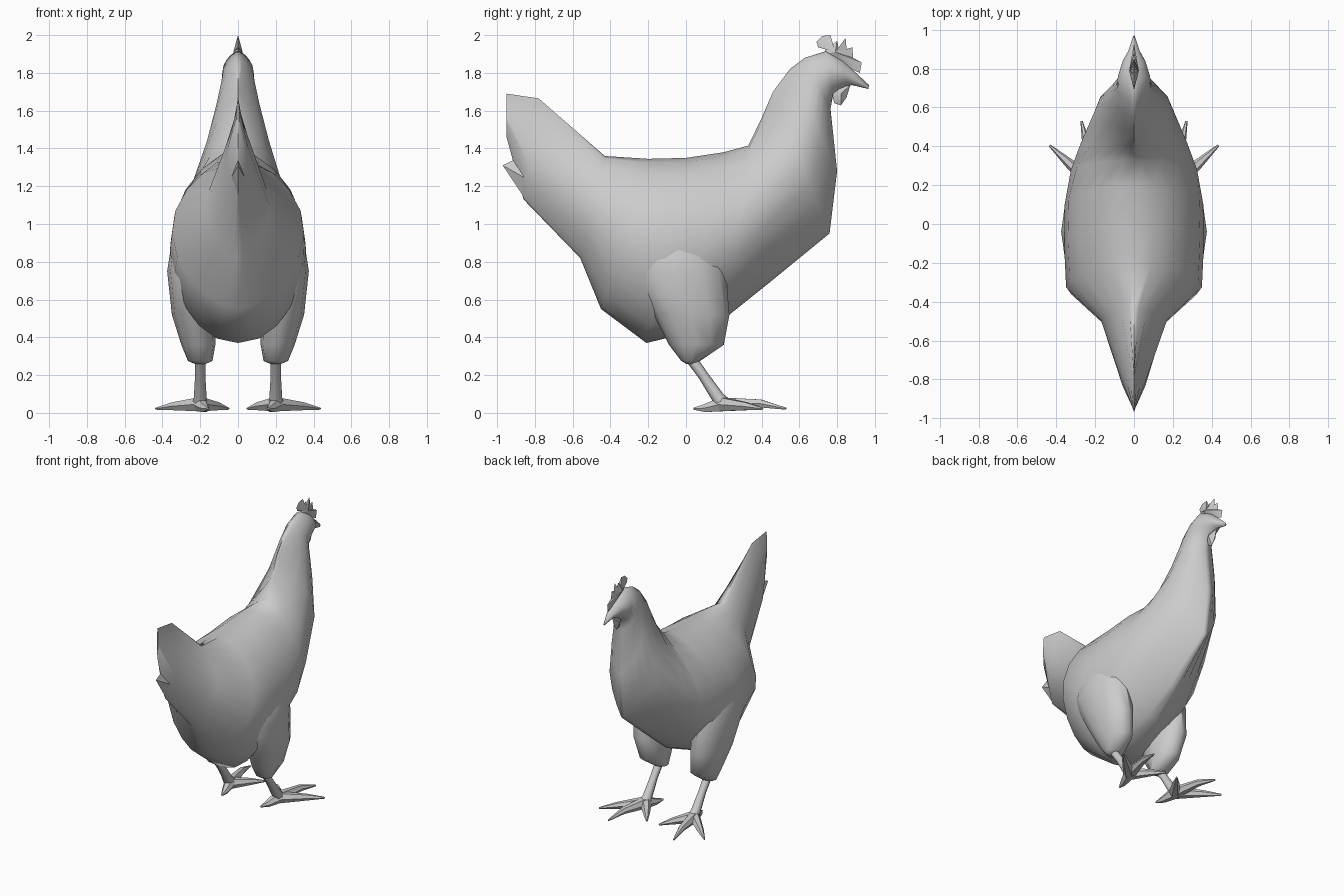
import bpy, bmesh
from math import sin, cos, pi
from mathutils import Vector

if "Cube" in bpy.data.objects:
    bpy.data.objects.remove(bpy.data.objects["Cube"])


def finish(name, bm, angle=50):
    bmesh.ops.remove_doubles(bm, verts=bm.verts, dist=0.0005)
    bmesh.ops.recalc_face_normals(bm, faces=bm.faces)
    me = bpy.data.meshes.new(name)
    bm.to_mesh(me)
    bm.free()
    ob = bpy.data.objects.new(name, me)
    bpy.context.collection.objects.link(ob)
    bpy.ops.object.select_all(action='DESELECT')
    bpy.context.view_layer.objects.active = ob
    ob.select_set(True)
    bpy.ops.object.shade_smooth_by_angle(angle=angle * pi / 180)
    return ob


def loft(bm, rings):
    rows = [[bm.verts.new(p) for p in r] for r in rings]
    n = len(rows[0])
    for a, b in zip(rows, rows[1:]):
        for i in range(n):
            j = (i + 1) % n
            bm.faces.new((a[i], a[j], b[j], b[i]))
    bm.faces.new(rows[0])
    bm.faces.new(rows[-1])


def body_ring(ty, tz, by, bz, w, k, p, n=20):
    # cross-section hung between a top point and a bottom point
    pts = []
    for i in range(n):
        a = 2 * pi * i / n
        t = (1 - cos(a)) / 2
        x = w * max(0, sin(pi * t ** k)) ** p * (1 if sin(a) >= 0 else -1)
        pts.append((x, ty + (by - ty) * t, tz + (bz - tz) * t))
    return pts


def tube(bm, pts, radii, n=8):
    rings = []
    for i, p in enumerate(pts):
        d = Vector(pts[min(i + 1, len(pts) - 1)]) - Vector(pts[max(i - 1, 0)])
        q = d.to_track_quat('Z', 'Y')
        rings.append([Vector(p) + q @ Vector((cos(2 * pi * j / n) * radii[i],
                                              sin(2 * pi * j / n) * radii[i], 0)) for j in range(n)])
    loft(bm, rings)


def lens(name, outline, centre, half):
    # flat plate, thick in the middle and sharp at the rim
    bm = bmesh.new()
    rim = [bm.verts.new((0, y, z)) for y, z in outline]
    for s in (-1, 1):
        c = bm.verts.new((s * half, *centre))
        for i in range(len(rim)):
            bm.faces.new((rim[i], rim[(i + 1) % len(rim)], c))
    return finish(name, bm, 35)


# body, neck and tail: top y, z, bottom y, z, half width, bias, fullness
sections = [
    (-.95, 1.69, -.95, 1.46, .006, 1.0, 1.0),
    (-.78, 1.665, -.86, 1.13, .06, 1.4, 1.0),
    (-.43, 1.36, -.56, .82, .17, 1.0, .75),
    (-.20, 1.345, -.45, .55, .35, .95, .58),
    (.0, 1.35, -.21, .37, .36, 1.0, .45),
    (.20, 1.38, .0, .42, .357, 1.0, .5),
    (.33, 1.415, .23, .52, .325, 1.05, .65),
    (.40, 1.56, .43, .68, .28, 1.2, .9),
    (.46, 1.70, .76, .95, .19, 1.05, .95),
    (.55, 1.82, .80, 1.28, .125, 1.0, .75),
    (.63, 1.88, .765, 1.61, .088, 1.0, .65),
    (.74, 1.915, .78, 1.69, .083, 1.0, .6),
    (.83, 1.865, .85, 1.73, .058, 1.0, .7),
    (.90, 1.80, .88, 1.735, .03, 1.0, .7),
    (.97, 1.735, .965, 1.715, .004, 1.0, 1.0)]
bm = bmesh.new()
loft(bm, [body_ring(*s) for s in sections])
finish("body", bm, 70)

# lower tail feathers
lens("lower_tail", [(-.97, 1.31), (-.86, 1.365), (-.6, 1.3), (-.6, .95), (-.85, 1.13)], (-.65, 1.13), .1)

# comb and wattle
lens("comb", [(.73, 1.90), (.74, 1.93), (.70, 1.935), (.69, 1.965), (.72, 1.995), (.765, 2.0),
              (.775, 1.95), (.80, 1.97), (.81, 1.92), (.845, 1.985), (.85, 1.925), (.88, 1.935),
              (.885, 1.88), (.93, 1.855), (.92, 1.80), (.85, 1.83)], (.79, 1.91), .025)
lens("wattle", [(.77, 1.70), (.785, 1.64), (.82, 1.628), (.85, 1.67), (.87, 1.735), (.80, 1.75)],
     (.82, 1.69), .03)

for side, s in (("left", -1), ("right", 1)):
    # feathered thigh: z, centre x, centre y, radius x, radius y
    bm = bmesh.new()
    rings = []
    for z, cx, cy, rx, ry in ((.98, .25, -.04, .05, .12), (.88, .25, -.04, .105, .2),
                              (.75, .245, -.04, .13, .25), (.52, .235, .03, .115, .2),
                              (.36, .21, .055, .09, .145), (.275, .2, .025, .065, .05),
                              (.26, .2, .02, .03, .02)):
        rings.append([(s * (cx + rx * cos(pi * i / 6)), cy + ry * sin(pi * i / 6), z) for i in range(12)])
    loft(bm, rings)
    finish(side + "_thigh", bm)

    # shank and toes
    bm = bmesh.new()
    tube(bm, [(s * .2, .01, .31), (s * .2, .09, .2), (s * .2, .17, .08), (s * .2, .2, .045)],
         [.03, .027, .034, .042])
    for tx, ty, zm in ((.27, .53, .05), (.435, .405, .035), (.05, .39, .035), (.16, .04, .025)):
        mx, my = .2 + (tx - .2) * .6, .19 + (ty - .19) * .6
        tube(bm, [(s * .2, .19, .045), (s * mx, my, zm), (s * tx, ty, .022)], [.042, .024, .006], 6)
    for v in bm.verts:
        v.co.z = max(v.co.z, 0)
    finish(side + "_foot", bm)
